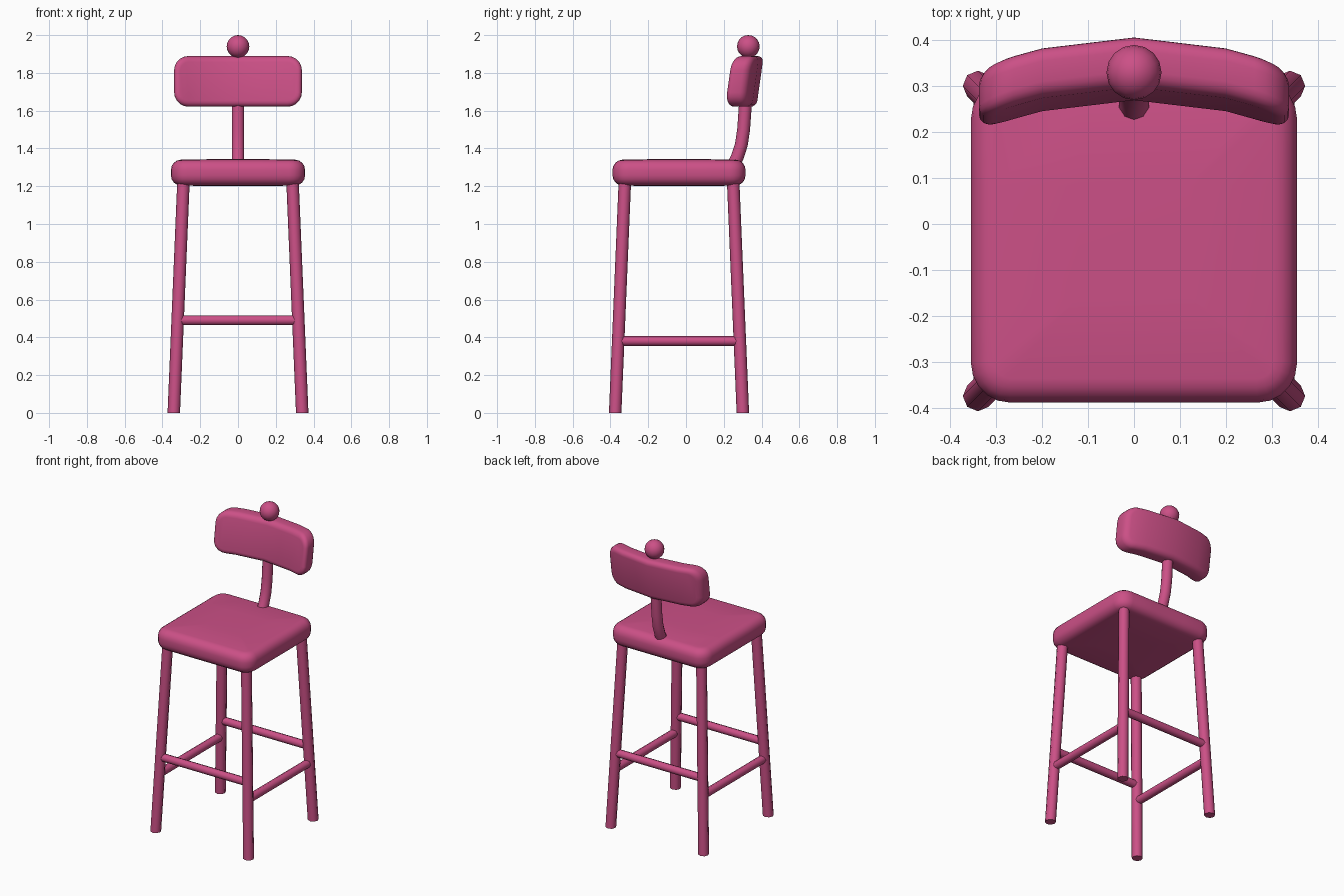
import bpy
import bmesh
from mathutils import Vector

default = bpy.data.objects.get("Cube")
if default:
    bpy.data.objects.remove(default, do_unlink=True)

pink = bpy.data.materials.new("raspberry_pink")
pink.use_nodes = True
colour = (0.60, 0.08, 0.24, 1)
pink.diffuse_color = colour
pink.node_tree.nodes["Principled BSDF"].inputs["Base Color"].default_value = colour


def finish(name, bm, angle=1.0):
    """Turn a bmesh into a smooth-shaded object."""
    bmesh.ops.recalc_face_normals(bm, faces=bm.faces)
    mesh = bpy.data.meshes.new(name)
    bm.to_mesh(mesh)
    bm.free()
    mesh.materials.append(pink)
    obj = bpy.data.objects.new(name, mesh)
    bpy.context.collection.objects.link(obj)
    bpy.ops.object.select_all(action="DESELECT")
    obj.select_set(True)
    bpy.context.view_layer.objects.active = obj
    bpy.ops.object.shade_smooth_by_angle(angle=angle)
    return obj


def cushion(name, size, axis, corner, rim, cuts, shape):
    """Rounded slab: corners along one axis, then both rims, then a bend."""
    bm = bmesh.new()
    bmesh.ops.create_cube(bm, size=1)
    bmesh.ops.scale(bm, vec=size, verts=bm.verts)
    upright = [e for e in bm.edges
               if abs(e.verts[0].co[axis] - e.verts[1].co[axis]) > 1e-4]
    bmesh.ops.bevel(bm, geom=upright, offset=corner, segments=5,
                    profile=0.5, affect="EDGES")
    rims = [e for e in bm.edges
            if abs(e.verts[0].co[axis] - e.verts[1].co[axis]) < 1e-4]
    bmesh.ops.bevel(bm, geom=rims, offset=rim, segments=4,
                    profile=0.5, affect="EDGES")
    for normal, places in cuts:
        for place in places:
            n = Vector(normal)
            bmesh.ops.bisect_plane(bm, geom=bm.verts[:] + bm.edges[:] + bm.faces[:],
                                   plane_co=n * place, plane_no=n)
    for v in bm.verts:
        v.co = shape(v.co)
    return finish(name, bm)


def rod(name, a, b, radius, sides=8, flat_foot=False):
    """Round bar between two points."""
    a, b = Vector(a), Vector(b)
    bm = bmesh.new()
    bmesh.ops.create_cone(bm, cap_ends=True, segments=sides, radius1=radius,
                          radius2=radius, depth=(b - a).length)
    turn = (b - a).to_track_quat("Z", "Y")
    for v in bm.verts:
        v.co = turn @ v.co + (a + b) / 2
        if flat_foot and v.co.z < 0.1:
            v.co.z = 0
    return finish(name, bm)


# Seat cushion with a slight crown
MID_Y = -0.037


def crown(co):
    puff = 0.006 * max(0, 1 - (co.x / 0.35) ** 2) * max(0, 1 - (co.y / 0.35) ** 2)
    lift = puff if co.z > 0 else -puff
    return Vector((co.x, co.y + MID_Y, co.z + lift + 1.272))


cushion("seat", (0.71, 0.704, 0.134), 2, 0.085, 0.052,
        [((1, 0, 0), (-0.12, 0.12)), ((0, 1, 0), (-0.12, 0.12))], crown)


# Backrest curved around the sitter and leaning back
def wrap(co):
    y = co.y + 0.338 - 0.055 * (co.x / 0.28) ** 2 * 0.85 + 0.14 * co.z
    return Vector((co.x, y, co.z + 1.755))


cushion("backrest", (0.676, 0.108, 0.268), 1, 0.075, 0.032,
        [((1, 0, 0), (-0.2, 0, 0.2))], wrap)

# Splayed legs
for side, sx in (("left", 1), ("right", -1)):
    for end, sy in (("front", -1), ("back", 1)):
        rod(f"{end}_{side}_leg",
            (sx * 0.34, MID_Y + sy * 0.338, 0),
            (sx * 0.288, MID_Y + sy * 0.286, 1.24), 0.033, flat_foot=True)

# Rungs: the front and back pair sits higher than the side pair
for end, sy in (("front", -1), ("back", 1)):
    y = MID_Y + sy * 0.318
    rod(f"{end}_rung", (-0.32, y, 0.49), (0.32, y, 0.49), 0.026)
for side, sx in (("left", 1), ("right", -1)):
    x = sx * 0.324
    rod(f"{side}_rung", (x, MID_Y - 0.322, 0.38), (x, MID_Y + 0.322, 0.38), 0.026)

# Bent post joining seat and backrest
path = [(0.24, 1.29), (0.272, 1.355), (0.293, 1.42), (0.305, 1.5),
        (0.312, 1.6), (0.325, 1.78)]
bm = bmesh.new()
rings = []
for i, (y, z) in enumerate(path):
    y0, z0 = path[max(i - 1, 0)]
    y1, z1 = path[min(i + 1, len(path) - 1)]
    turn = Vector((0, y1 - y0, z1 - z0)).to_track_quat("Z", "Y")
    ring = bmesh.ops.create_circle(bm, segments=10, radius=0.034)["verts"]
    for v in ring:
        v.co = turn @ v.co + Vector((0, y, z))
    rings.append(ring)
for low, high in zip(rings, rings[1:]):
    for k in range(len(low)):
        j = (k + 1) % len(low)
        bm.faces.new((low[k], low[j], high[j], high[k]))
bm.faces.new(rings[0])
bm.faces.new(rings[-1])
finish("back_post", bm)

# Ball finial
bm = bmesh.new()
bmesh.ops.create_uvsphere(bm, u_segments=16, v_segments=10, radius=0.06)
bmesh.ops.translate(bm, vec=(0, 0.33, 1.94), verts=bm.verts)
finish("ball_finial", bm)
